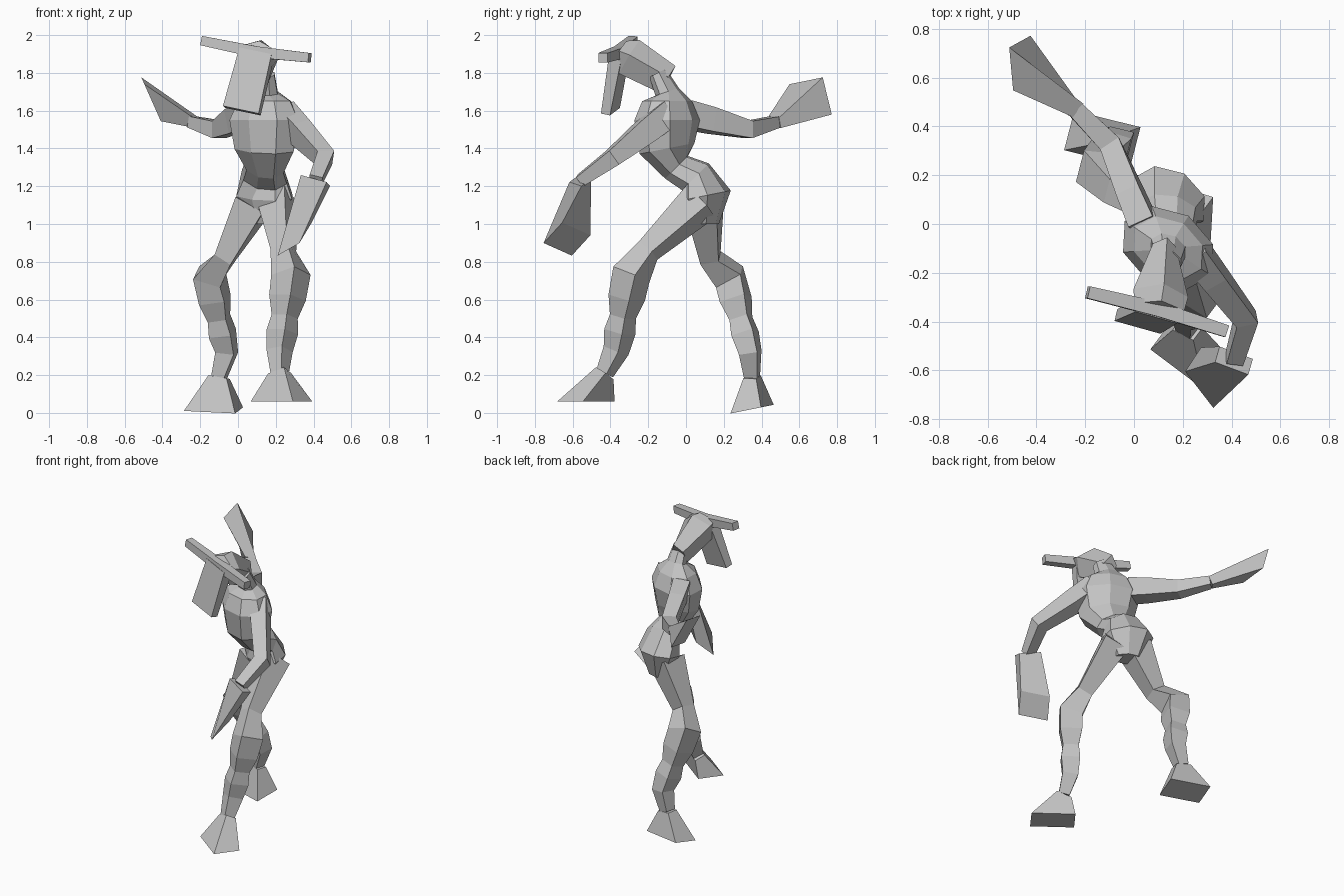
import bpy
import bmesh
from math import cos, sin, pi
from mathutils import Vector

cube = bpy.data.objects.get("Cube")
if cube:
    bpy.data.objects.remove(cube)

clay = bpy.data.materials.new("grey_clay")
clay.use_nodes = True
GREY = (.55, .55, .55, 1)
clay.diffuse_color = GREY
clay.node_tree.nodes["Principled BSDF"].inputs["Base Color"].default_value = GREY


def ring_outline(corners):
    """Regular unit polygon; a square is turned and grown to reach its corners."""
    if corners == 4:
        return [(a, b * a) for a in (1, -1) for b in (1, -1)]
    angles = [k * 2 * pi / corners for k in range(corners)]
    return [(cos(angle), sin(angle)) for angle in angles]


def loft(name, centres, widths, depths, side, end_normal=None, corners=4):
    """Skin polygon rings set square to a path; side is the width direction.
    end_normal tilts the last ring to any chosen plane."""
    centres = [Vector(centre) for centre in centres]
    side = Vector(side)
    last = len(centres) - 1
    bm = bmesh.new()
    rings = []
    for i, centre in enumerate(centres):
        tangent = centres[min(i + 1, last)] - centres[max(i - 1, 0)]
        if i == last and end_normal:
            tangent = Vector(end_normal)
        tangent.normalize()
        across = (side - tangent * side.dot(tangent)).normalized()
        depth = tangent.cross(across)
        rings.append([
            bm.verts.new(centre + across * widths[i] * a + depth * depths[i] * b)
            for a, b in ring_outline(corners)
        ])

    # Wall faces between neighbouring rings, then the two caps
    for low, high in zip(rings, rings[1:]):
        for k in range(corners):
            bm.faces.new((low[k - 1], low[k], high[k], high[k - 1]))
    bm.faces.new(rings[0])
    bm.faces.new(rings[-1])
    bmesh.ops.recalc_face_normals(bm, faces=bm.faces)

    mesh = bpy.data.meshes.new(name)
    bm.to_mesh(mesh)
    bm.free()
    mesh.materials.append(clay)
    part = bpy.data.objects.new(name, mesh)
    bpy.context.collection.objects.link(part)


def build_body():
    """Pelvis, pinched waist, chest and neck, leaning forward and twisted."""
    spine = [(.1, 1), (.1, 1.15), (.05, 1.25), (-.05, 1.3), (-.1, 1.4),
             (-.1, 1.55), (-.1, 1.65), (-.1, 1.7), (-.15, 1.8)]
    widths = [.09, .17, .13, .11, .18, .21, .16, .08, .06]
    depths = [width * .75 for width in widths]
    centres = [(.14, y, z) for y, z in spine]
    loft("body", centres, widths, depths, (.8, -.5, 0), corners=8)


def build_head():
    """Peaked skull widening to the brow, a crossbar of horns and a flat muzzle."""
    nape = Vector((.12, -.1, 1.76))
    brow = Vector((.1, -.35, 1.91))
    chin = Vector((.02, -.4, 1.6))
    crown = nape.lerp(brow, .8)
    loft("skull", [nape, crown, brow], [.09, .11, .07], [.05, .12, .11],
         (.12, 0, 1), corners=5)
    loft("muzzle", [brow, chin], [.09, .1], [.035, .025], (.96, -.25, -.12))

    left_tip = Vector((.38, -.44, 1.88))
    right_tip = Vector((-.19, -.28, 1.97))
    horn_path = [right_tip, brow, left_tip]
    thickness = [.025, .03, .025]
    loft("horns", horn_path, thickness, thickness, (0, 1, 0))


def build_leg(prefix, hip, thigh_end, knee, shin_end, ankle, sole, side, sole_normal):
    """Tapered thigh, knobbly shin and a flared block foot."""
    knee, shin_end = Vector(knee), Vector(shin_end)
    shin = [knee.lerp(shin_end, t) for t in (0, .3, .55, .75, 1)]
    path = [hip, thigh_end, *shin, ankle]
    radii = [.085, .05, .075, .07, .05, .06, .05, .035]
    loft(prefix + "_leg", path, radii, radii, side)
    loft(prefix + "_foot", [ankle, sole], [.05, .14], [.035, .085], side, sole_normal)


def build_arm(prefix, shoulder, elbow, wrist, side):
    """Upper arm and forearm, thickest at the shoulder."""
    shoulder, elbow = Vector(shoulder), Vector(elbow)
    path = [shoulder, shoulder.lerp(elbow, .4), elbow, wrist]
    widths = [.055, .05, .045, .035]
    depths = [.07, .065, .045, .03]
    loft(prefix + "_arm", path, widths, depths, side)


build_body()
build_head()

# Front leg strides forward, rear leg trails behind
build_leg("left", hip=(.21, .08, 1.12), thigh_end=(.24, -.2, .86),
          knee=(.28, -.29, .73), shin_end=(.22, -.37, .33),
          ankle=(.22, -.43, .21), sole=(.23, -.53, .06),
          side=(.8, -.6, 0), sole_normal=(0, 0, -1))
build_leg("right", hip=(.08, .1, 1.1), thigh_end=(-.07, .13, .82),
          knee=(-.15, .23, .72), shin_end=(-.06, .34, .32),
          ankle=(-.1, .35, .19), sole=(-.13, .35, .02),
          side=(.97, -.25, 0), sole_normal=(0, .2, -1))

# Left arm reaches forward and down, with a flared block hand
left_wrist = (.41, -.56, 1.23)
build_arm("left", shoulder=(.24, -.1, 1.58), elbow=(.46, -.39, 1.35),
          wrist=left_wrist, side=(1, .2, 0))
loft("left_hand", [left_wrist, (.3, -.63, .92)], [.035, .08], [.075, .1],
     side=(.4, .6, .65), end_normal=(.7, .25, -.65))

# Right arm swings back, with a hand raised behind
right_wrist = (-.24, .47, 1.54)
build_arm("right", shoulder=(.04, 0, 1.58), elbow=(-.1, .33, 1.5),
          wrist=right_wrist, side=(.6, .8, 0))
loft("right_hand", [right_wrist, (-.46, .66, 1.66)], [.035, .09], [.03, .11],
     side=(-.1, 1, .2), end_normal=(-.9, 0, -.4))
